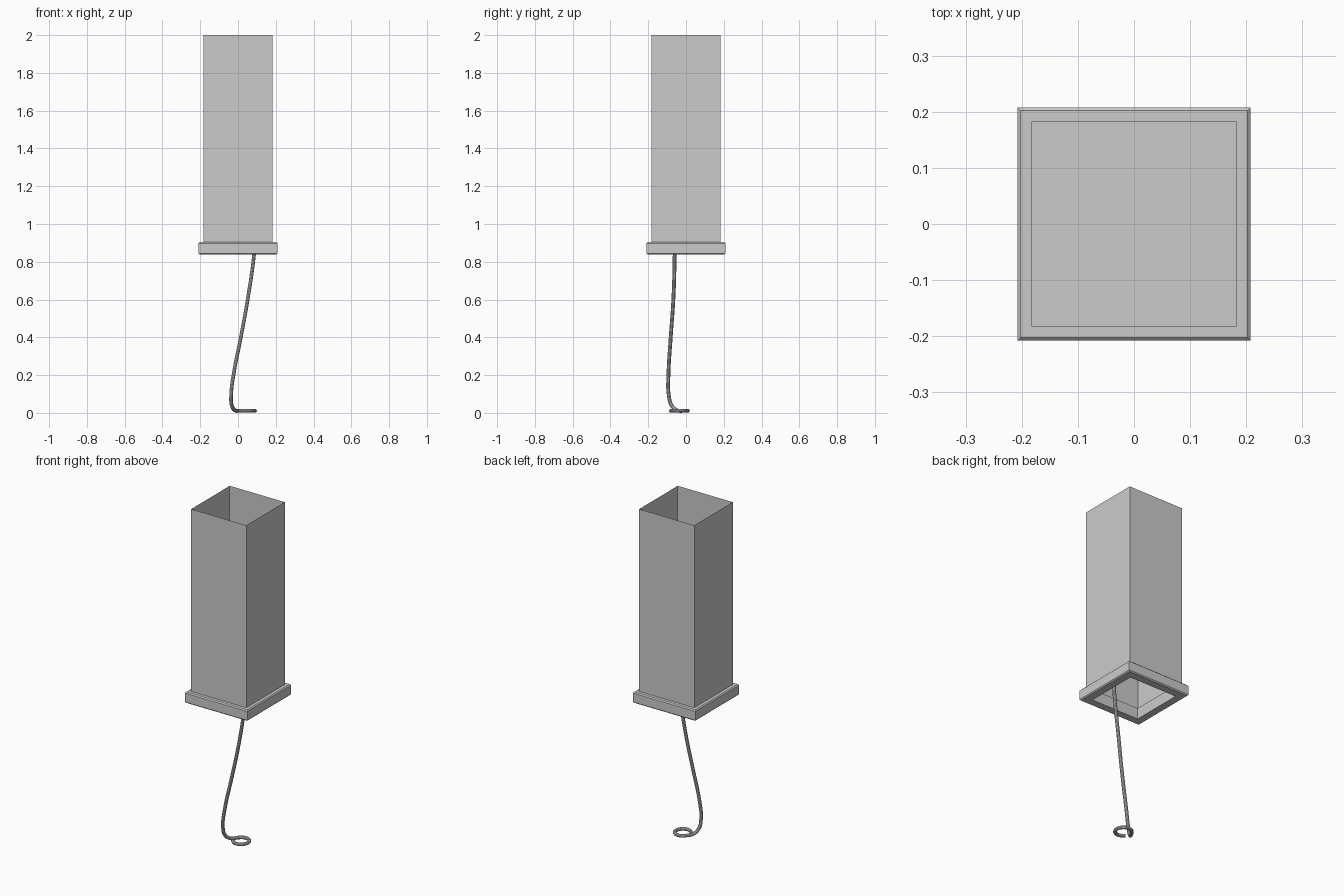
import bpy, bmesh
from math import sin, cos, radians

if "Cube" in bpy.data.objects:
    bpy.data.objects.remove(bpy.data.objects["Cube"])


def make_object(name, bm):
    bmesh.ops.recalc_face_normals(bm, faces=bm.faces)
    mesh = bpy.data.meshes.new(name)
    bm.to_mesh(mesh)
    bm.free()
    obj = bpy.data.objects.new(name, mesh)
    bpy.context.collection.objects.link(obj)
    return obj


def square(bm, half, z):
    return [bm.verts.new((x * half, y * half, z))
            for x, y in ((-1, -1), (1, -1), (1, 1), (-1, 1))]


def bridge(bm, a, b):
    for i in range(4):
        j = (i + 1) % 4
        bm.faces.new((a[i], a[j], b[j], b[i]))


SHAFT, INNER, OUTER = 0.183, 0.158, 0.208
Z0, Z1, TOP, CEILING, B = 0.838, 0.904, 2.0, 1.45, 0.006

# Thin-walled square shaft, open at the top
bm = bmesh.new()
bridge(bm, square(bm, SHAFT, 0.89), square(bm, SHAFT, TOP))
make_object("shaft", bm)

# Panel closing the shaft inside
bm = bmesh.new()
bm.faces.new(square(bm, SHAFT, CEILING))
make_object("inner_panel", bm)

# Trim frame around the lower opening, with softened outer edges
profile = [(INNER, Z0), (OUTER - B, Z0), (OUTER, Z0 + B),
           (OUTER, Z1 - B), (OUTER - B, Z1), (INNER, Z1)]
bm = bmesh.new()
rings = [square(bm, h, z) for h, z in profile]
for i, ring in enumerate(rings):
    bridge(bm, ring, rings[(i + 1) % len(rings)])
make_object("trim_frame", bm)

# Hanging cord ending in an open loop on the ground
path = [(0.092, -0.06, CEILING), (0.094, -0.06, 1.0), (0.085, -0.06, 0.84),
        (0.051, -0.067, 0.6), (0.015, -0.081, 0.4), (-0.024, -0.093, 0.2),
        (-0.036, -0.092, 0.1), (-0.033, -0.076, 0.04), (-0.015, -0.045, 0.013)]
for step in range(9):
    a = radians(150 - step * 295 / 8)
    path.append((0.045 + 0.045 * cos(a), -0.035 + 0.045 * sin(a), 0.011))
curve = bpy.data.curves.new("cord", 'CURVE')
curve.dimensions = '3D'
curve.bevel_depth = 0.01
curve.bevel_resolution = 3
curve.resolution_u = 6
curve.use_fill_caps = True
spline = curve.splines.new('BEZIER')
spline.bezier_points.add(len(path) - 1)
for point, co in zip(spline.bezier_points, path):
    point.co = co
    point.handle_left_type = point.handle_right_type = 'AUTO'
cord = bpy.data.objects.new("cord", curve)
bpy.context.collection.objects.link(cord)
bpy.context.view_layer.objects.active = cord
cord.select_set(True)
bpy.ops.object.convert(target='MESH')
bpy.ops.object.shade_smooth_by_angle()
